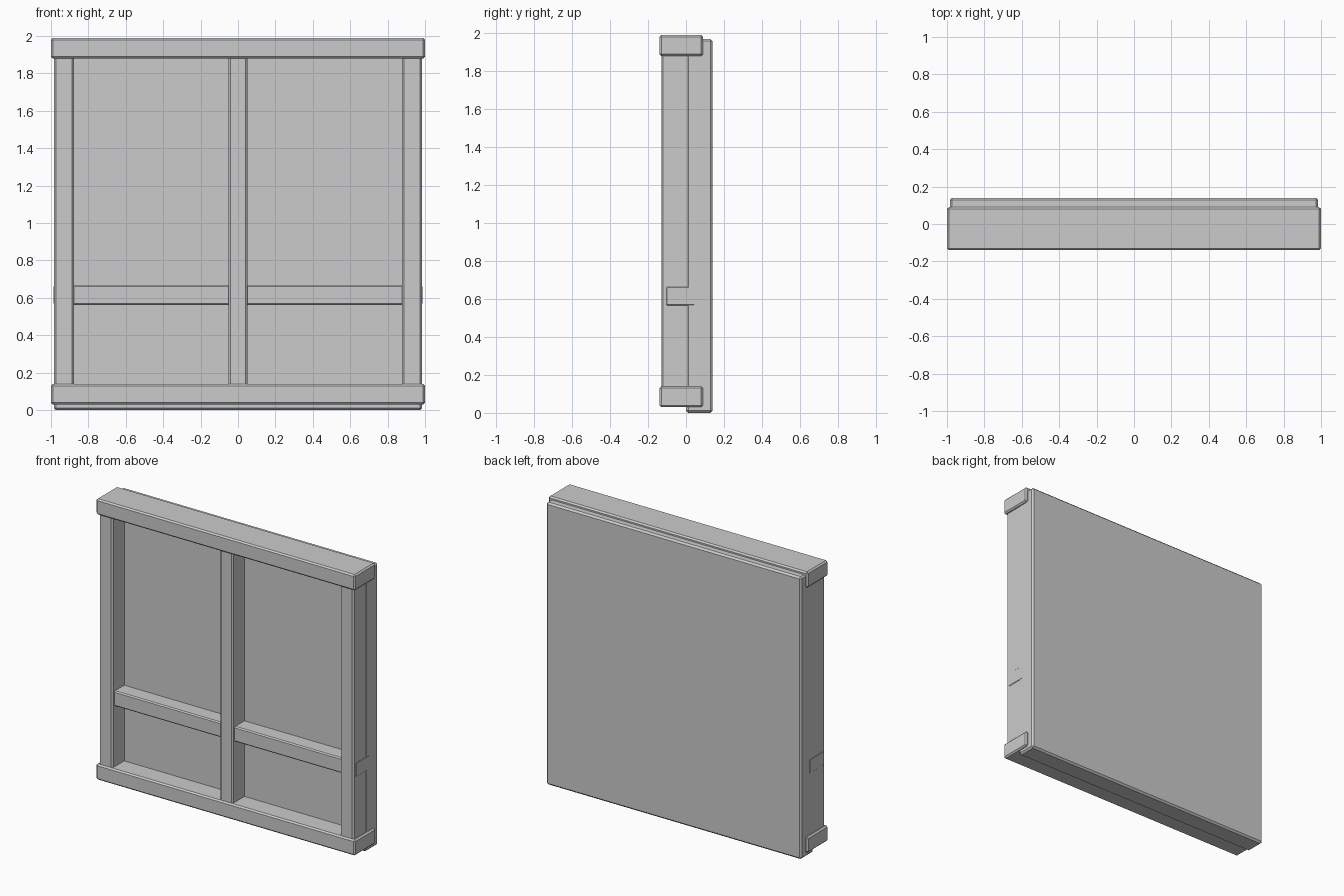
import bpy

if "Cube" in bpy.data.objects:
    bpy.data.objects.remove(bpy.data.objects["Cube"], do_unlink=True)

# Single plain grey
GREY = (0.6, 0.6, 0.6, 1)
grey = bpy.data.materials.new("plain_grey")
grey.use_nodes = True
grey.diffuse_color = GREY
grey.node_tree.nodes["Principled BSDF"].inputs["Base Color"].default_value = GREY


def box(name, x, y, z, bevel=0.01):
    """Chamfered box spanning the given (min, max) ranges."""
    spans = (x, y, z)
    bpy.ops.mesh.primitive_cube_add(size=1, location=[(a + b) / 2 for a, b in spans])
    obj = bpy.context.object
    obj.name = name
    obj.scale = [b - a for a, b in spans]
    bpy.ops.object.transform_apply(location=False, rotation=False, scale=True)
    obj.data.materials.append(grey)
    mod = obj.modifiers.new("chamfer", "BEVEL")
    mod.width = bevel
    mod.segments = 1
    return obj


# Backing panel
box("back_panel", (-0.985, 0.985), (0.0, 0.14), (0.0, 1.97), 0.012)

# Top and bottom rails wrap around the panel edges
for name, bottom in (("bottom_rail", 0.03), ("top_rail", 1.88)):
    box(name, (-1.0, 1.0), (-0.14, 0.09), (bottom, bottom + 0.11))

# Upright posts
for name, x in (("right_post", (-0.983, -0.878)),
                ("middle_post", (-0.05, 0.05)),
                ("left_post", (0.878, 0.983))):
    box(name, x, (-0.13, 0.09), (0.05, 1.95))

# Cross bar set back from the post faces, its ends just showing at the sides
box("cross_bar", (-0.986, 0.986), (-0.108, 0.05), (0.562, 0.668), 0.008)
